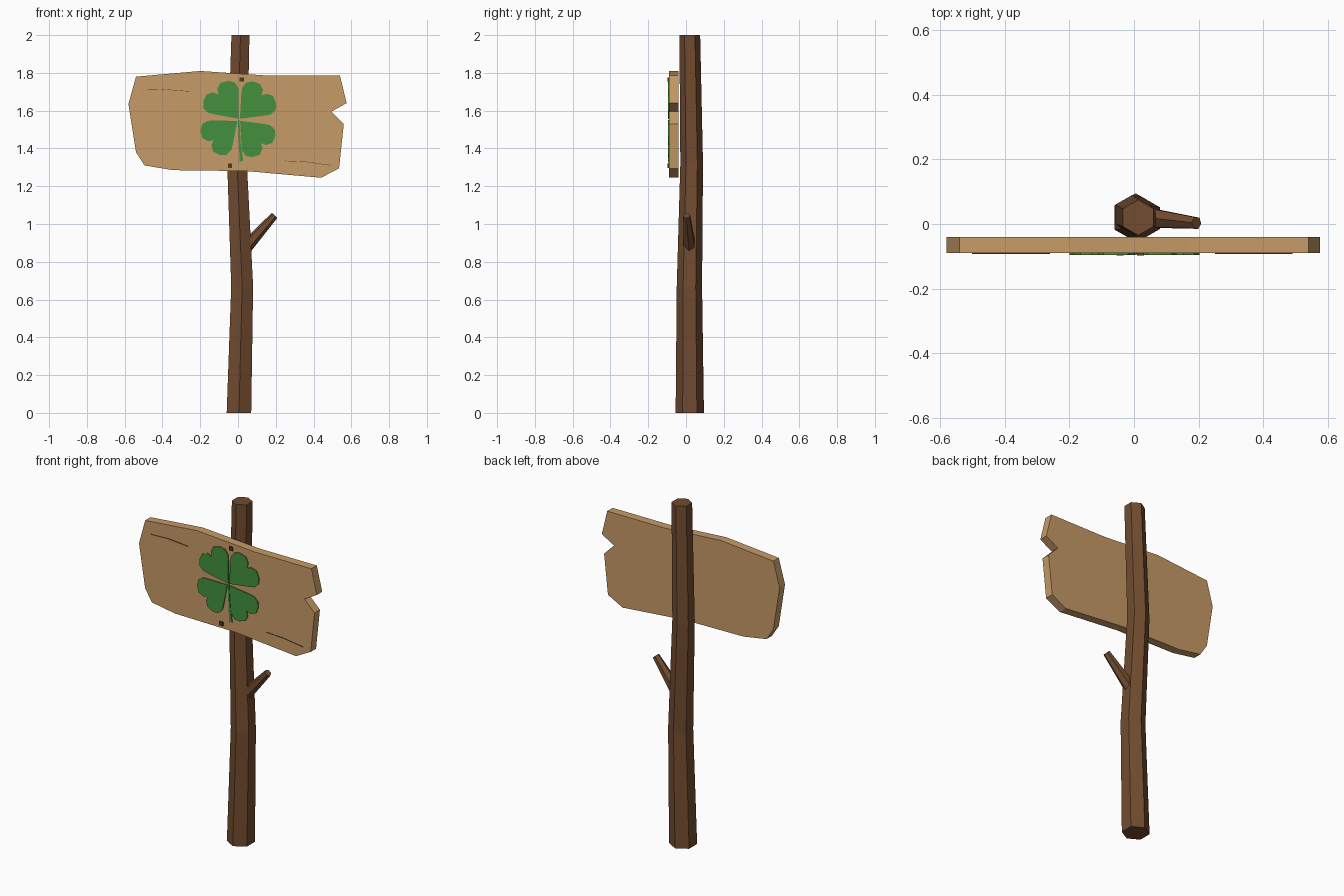
import bpy, bmesh, math
from mathutils import Vector

cube = bpy.data.objects.get("Cube")
if cube:
    bpy.data.objects.remove(cube, do_unlink=True)


def material(name, colour):
    m = bpy.data.materials.new(name)
    m.use_nodes = True
    m.diffuse_color = (*colour, 1)
    m.node_tree.nodes["Principled BSDF"].inputs["Base Color"].default_value = (*colour, 1)
    return m


bark = material("bark brown", (0.168, 0.072, 0.029))
plank = material("plank tan", (0.57, 0.325, 0.135))
leaf_green = material("leaf green", (0.055, 0.285, 0.048))
dark = material("dark brown", (0.085, 0.04, 0.02))


def finish(name, bm, mat):
    bmesh.ops.recalc_face_normals(bm, faces=bm.faces)
    mesh = bpy.data.meshes.new(name)
    bm.to_mesh(mesh)
    bm.free()
    mesh.materials.append(mat)
    obj = bpy.data.objects.new(name, mesh)
    bpy.context.collection.objects.link(obj)
    return obj


def hex_limb(name, rings, axis, mat):
    """Six-sided limb through (centre, radius) rings lying across the axis."""
    bm = bmesh.new()
    turn = Vector(axis).to_track_quat("Z", "Y")
    loops = []
    for centre, radius in rings:
        corners = [math.radians(30 + 60 * i) for i in range(6)]
        loops.append([bm.verts.new(Vector(centre) + turn @ Vector(
            (radius * math.cos(a), radius * math.sin(a), 0))) for a in corners])
    for low, high in zip(loops, loops[1:]):
        for i in range(6):
            j = (i + 1) % 6
            bm.faces.new((low[i], low[j], high[j], high[i]))
    bm.faces.new(loops[0])
    bm.faces.new(loops[-1])
    return finish(name, bm, mat)


def plates(name, outlines, front, back, mat):
    """Flat x-z outlines given thickness along y."""
    bm = bmesh.new()
    for outline in outlines:
        face = bm.faces.new([bm.verts.new((x, back, z)) for x, z in outline])
        out = bmesh.ops.extrude_face_region(bm, geom=[face], use_keep_orig=True)
        for v in out["geom"]:
            if isinstance(v, bmesh.types.BMVert):
                v.co.y = front
    return finish(name, bm, mat)


# Crooked post and its side twig
hex_limb("post", [((0.005, 0.02, 0), 0.075), ((0.022, 0.018, 0.67), 0.067),
                  ((-0.005, 0.03, 1.32), 0.06), ((0.013, 0.02, 2), 0.055)],
         (0, 0, 1), bark)
start, end = Vector((0.04, 0.02, 0.875)), Vector((0.193, 0.003, 1.045))
hex_limb("twig", [(start, 0.035), (end, 0.02)], end - start, bark)

# Weathered board with a notch in its left end
board = [(-0.54, 1.78), (-0.20, 1.81), (0.17, 1.785), (0.54, 1.785),
         (0.575, 1.64), (0.495, 1.595), (0.56, 1.53), (0.535, 1.295),
         (0.44, 1.245), (0.045, 1.28), (-0.345, 1.285), (-0.495, 1.31),
         (-0.54, 1.38), (-0.58, 1.635)]
plates("board", [board], -0.09, -0.04, plank)

# Clover: one heart profile, mirrored and turned for each leaf
half = [(0.1, 0.083), (0.127, 0.103), (0.162, 0.107), (0.19, 0.086),
        (0.208, 0.047), (0.194, 0.014)]
heart = [(0, 0)] + half + [(0.167, 0)] + [(u, -v) for u, v in reversed(half)]


def leaf(x, z, degrees, size):
    c, s = size * math.cos(math.radians(degrees)), size * math.sin(math.radians(degrees))
    return [(x + u * c - v * s, z + u * s + v * c) for u, v in heart]


plates("clover_leaves", [leaf(0.004, 1.557, 130, 1), leaf(0.01, 1.557, 47, 1),
                         leaf(-0.003, 1.546, 219, 0.97), leaf(0.011, 1.546, -47, 0.97)],
       -0.096, -0.09, leaf_green)
plates("clover_stem", [[(0, 1.55), (0.008, 1.55), (0.014, 1.43), (0.028, 1.335),
                        (0.009, 1.33), (0.004, 1.43)]], -0.095, -0.09, leaf_green)

# Square nail heads
nail = 0.011
plates("nails", [[(x - nail, z - nail), (x + nail, z - nail),
                  (x + nail, z + nail), (x - nail, z + nail)]
                 for x, z in ((0.02, 1.765), (-0.043, 1.308))], -0.097, -0.09, dark)

# Hairline wood grain
grain = [[(-0.5, 1.71), (-0.39, 1.714), (-0.26, 1.703)],
         [(0.25, 1.335), (0.36, 1.33), (0.49, 1.312)]]
plates("grain_lines", [line + [(x, z - 0.002) for x, z in reversed(line)]
                       for line in grain], -0.093, -0.09, dark)
